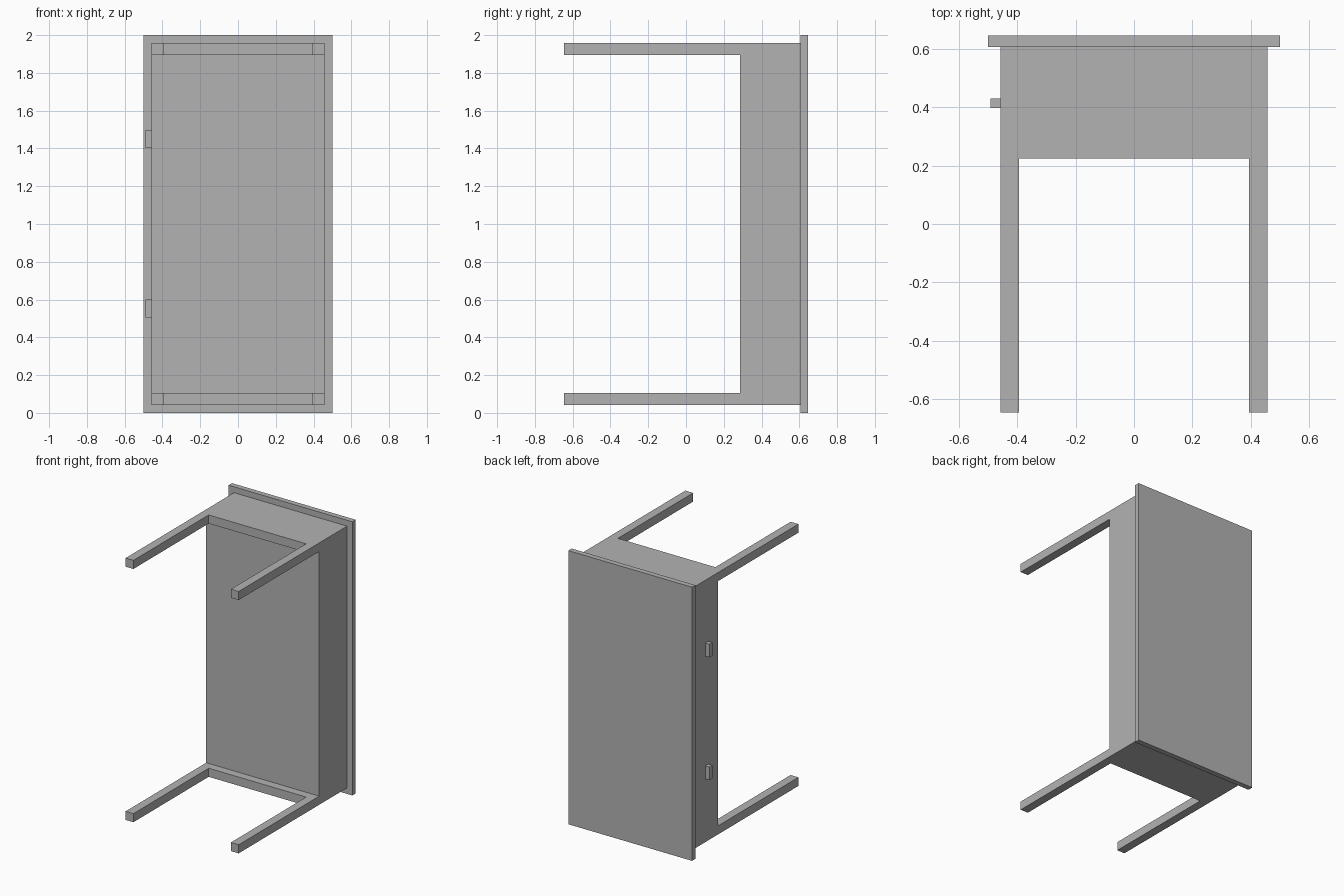
import bpy
import bmesh
from mathutils import Vector

cube = bpy.data.objects.get("Cube")
if cube:
    bpy.data.objects.remove(cube, do_unlink=True)

grey = bpy.data.materials.new("plain_grey")
grey.use_nodes = True
colour = (0.45, 0.45, 0.45, 1)
grey.diffuse_color = colour
grey.node_tree.nodes["Principled BSDF"].inputs["Base Color"].default_value = colour

W = 0.457                # half width of the body
LEG = 0.063              # leg thickness
INNER = W - LEG
BACK, FRONT = 0.606, -0.645
RAIL, BODY = 0.224, 0.285
LOW, HIGH = 0.5 - W, 1.5 + W


def finish(name, bm):
    bmesh.ops.recalc_face_normals(bm, faces=bm.faces)
    mesh = bpy.data.meshes.new(name)
    bm.to_mesh(mesh)
    bm.free()
    mesh.materials.append(grey)
    obj = bpy.data.objects.new(name, mesh)
    bpy.context.collection.objects.link(obj)
    return obj


def box(name, low, high):
    bm = bmesh.new()
    bmesh.ops.create_cube(bm, size=1)
    low, high = Vector(low), Vector(high)
    for v in bm.verts:
        v.co = (low + high) / 2 + v.co * (high - low)
    return finish(name, bm)


def end_frame(name, z):
    """Two legs joined by a wide rail, extruded from one outline."""
    half = [(W, BACK), (W, FRONT), (INNER, FRONT), (INNER, RAIL)]
    outline = half + [(-x, y) for x, y in reversed(half)]
    bm = bmesh.new()
    face = bm.faces.new([bm.verts.new((x, y, z)) for x, y in outline])
    result = bmesh.ops.extrude_face_region(bm, geom=[face])
    verts = [g for g in result["geom"] if isinstance(g, bmesh.types.BMVert)]
    bmesh.ops.translate(bm, verts=verts, vec=(0, 0, LEG))
    return finish(name, bm)


# Table top standing upright at the back
box("table_top", (-0.5, BACK, 0), (0.5, 0.645, 2))

# Legs with end rails, and the drawer body between them
end_frame("lower_legs", LOW)
end_frame("upper_legs", HIGH - LEG)
box("drawer_body", (-W, BODY, LOW + LEG), (W, BACK, HIGH - LEG))

# Drawer handles on one side
for name, z in (("lower_handle", 0.553), ("upper_handle", 1.45)):
    box(name, (-0.491, 0.396, z - 0.048), (-W, 0.43, z + 0.048))
